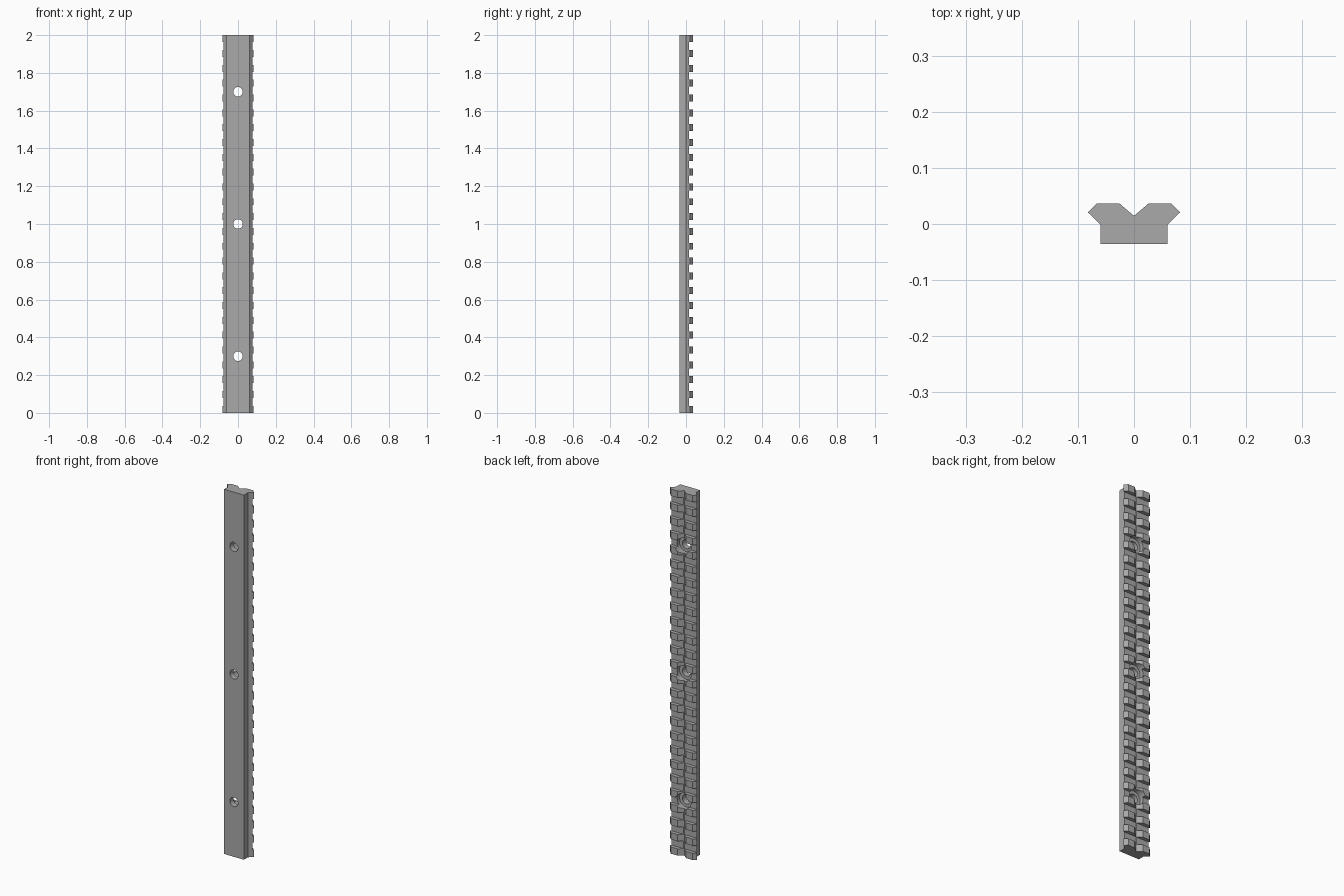
import bpy, bmesh, math
from mathutils import Matrix

if "Cube" in bpy.data.objects:
    bpy.data.objects.remove(bpy.data.objects["Cube"])

LENGTH, TEETH = 2.0, 26
TOOTH = 0.037
PITCH = (LENGTH - TOOTH) / (TEETH - 1)
BACK, SLOT_FLOOR = 0.0365, 0.0165
HOLE_HEIGHTS = (0.3, 1.0, 1.7)

metal = bpy.data.materials.new("grey_metal")
metal.use_nodes = True
grey = (0.4, 0.4, 0.4, 1)
metal.diffuse_color = grey
metal.node_tree.nodes["Principled BSDF"].inputs["Base Color"].default_value = grey


def make_object(name, bm):
    bmesh.ops.recalc_face_normals(bm, faces=bm.faces)
    mesh = bpy.data.meshes.new(name)
    bm.to_mesh(mesh)
    bm.free()
    mesh.materials.append(metal)
    obj = bpy.data.objects.new(name, mesh)
    bpy.context.collection.objects.link(obj)
    return obj


def add_bore(bm, radius, y0, y1, z):
    place = Matrix.Translation((0, (y0 + y1) / 2, z)) @ Matrix.Rotation(math.pi / 2, 4, 'X')
    bmesh.ops.create_cone(bm, cap_ends=True, segments=32, radius1=radius,
                          radius2=radius, depth=y1 - y0, matrix=place)


def cut(target, cutter):
    cutter.hide_render = True
    mod = target.modifiers.new(cutter.name, 'BOOLEAN')
    mod.operation, mod.solver, mod.object = 'DIFFERENCE', 'EXACT', cutter
    bpy.context.view_layer.objects.active = target
    bpy.ops.object.modifier_apply(modifier=mod.name)
    bpy.data.objects.remove(cutter)


# Rail body: mirrored cross-section with a V groove, extruded upwards
half = [(0.06, -0.0355), (0.06, -0.001), (0.082, 0.0205), (0.066, BACK), (0.026, BACK)]
outline = half + [(0, 0.0145)] + [(-x, y) for x, y in reversed(half)]
bm = bmesh.new()
base = bm.faces.new([bm.verts.new((x, y, 0)) for x, y in outline])
top = bmesh.ops.extrude_face_region(bm, geom=[base])
bmesh.ops.translate(bm, vec=(0, 0, LENGTH),
                    verts=[v for v in top["geom"] if isinstance(v, bmesh.types.BMVert)])
rail = make_object("slotted_rail", bm)

# Cross slots between the teeth
bm = bmesh.new()
for i in range(TEETH - 1):
    z = i * PITCH + (TOOTH + PITCH) / 2
    place = Matrix.Translation((0, SLOT_FLOOR + 0.05, z)) @ Matrix.Diagonal((0.3, 0.1, PITCH - TOOTH, 1))
    bmesh.ops.create_cube(bm, size=1, matrix=place)
cut(rail, make_object("slot_cutter", bm))

# Bolt holes, with wider recesses on the toothed side
for name, radius, start in (("bolt_hole_cutter", 0.025, -0.1), ("recess_cutter", 0.042, -0.004)):
    bm = bmesh.new()
    for z in HOLE_HEIGHTS:
        add_bore(bm, radius, start, 0.1, z)
    cut(rail, make_object(name, bm))

# Smooth bores, crisp edges elsewhere
bpy.ops.object.select_all(action='DESELECT')
rail.select_set(True)
bpy.context.view_layer.objects.active = rail
bpy.ops.object.shade_smooth_by_angle(angle=math.radians(25))
